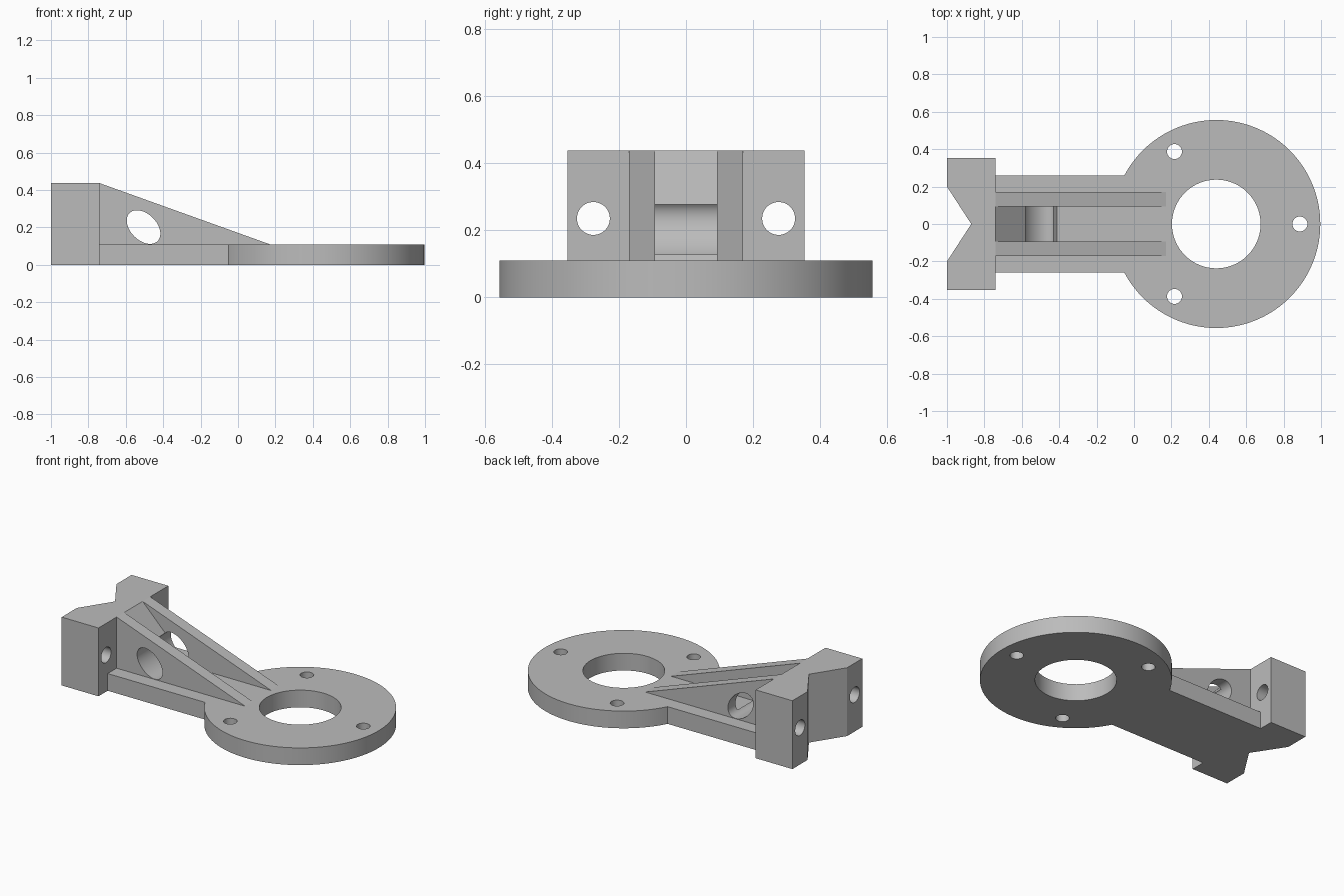
import bpy, bmesh
from math import sin, cos, pi, radians, asin
from mathutils import Vector

cube = bpy.data.objects.get("Cube")
if cube:
    bpy.data.objects.remove(cube, do_unlink=True)

grey = bpy.data.materials.new("plain grey")
grey.use_nodes = True
GREY = (0.5, 0.5, 0.5, 1)
grey.diffuse_color = GREY
grey.node_tree.nodes["Principled BSDF"].inputs["Base Color"].default_value = GREY

PLATE, TOP, BLOCK = 0.11, 0.437, -0.74   # plate height, block height, block inner face
RING_X, RING_R = 0.44, 0.556


def prism(name, outline, axis, lo, hi):
    """Extrude a 2D outline along an axis from lo to hi."""
    def place(p, d):
        return {"x": (d, p[0], p[1]), "y": (p[0], d, p[1]), "z": (p[0], p[1], d)}[axis]
    bm = bmesh.new()
    face = bm.faces.new([bm.verts.new(place(p, lo)) for p in outline])
    ext = bmesh.ops.extrude_face_region(bm, geom=[face])["geom"]
    move = Vector(place((0, 0), hi - lo))
    bmesh.ops.translate(bm, verts=[v for v in ext if isinstance(v, bmesh.types.BMVert)], vec=move)
    bmesh.ops.recalc_face_normals(bm, faces=bm.faces)
    mesh = bpy.data.meshes.new(name)
    bm.to_mesh(mesh)
    bm.free()
    mesh.materials.append(grey)
    obj = bpy.data.objects.new(name, mesh)
    bpy.context.collection.objects.link(obj)
    return obj


def ellipse(cx, cy, a, b, tilt=0, n=64):
    pts = [(a * cos(2 * pi * i / n), b * sin(2 * pi * i / n)) for i in range(n)]
    c, s = cos(tilt), sin(tilt)
    return [(cx + u * c - v * s, cy + u * s + v * c) for u, v in pts]


def drill(obj, outline, axis):
    """Cut a hole of the given outline right through the part."""
    cutter = prism("cutter", outline, axis, -2, 2)
    cutter.hide_render = True
    mod = obj.modifiers.new("hole", "BOOLEAN")
    mod.operation, mod.solver, mod.object = "DIFFERENCE", "EXACT", cutter
    bpy.context.view_layer.objects.active = obj
    bpy.ops.object.modifier_apply(modifier=mod.name)
    bpy.data.objects.remove(cutter, do_unlink=True)


# Base plate: round ring with a straight arm
arm = 0.26
start = pi - asin(arm / RING_R)
steps = 120
outline = [(BLOCK, arm)]
for i in range(steps + 1):
    a = start * (1 - 2 * i / steps)
    outline.append((RING_X + RING_R * cos(a), RING_R * sin(a)))
outline.append((BLOCK, -arm))
plate = prism("base_plate", outline, "z", 0, PLATE)
drill(plate, ellipse(RING_X, 0, 0.237, 0.237, n=96), "z")
for k in range(3):
    a = radians(120 * k)
    drill(plate, ellipse(RING_X + 0.447 * cos(a), 0.447 * sin(a), 0.04, 0.04, n=32), "z")

# End block with a V notch and two bolt holes
w = 0.353
block = prism("end_block", [(BLOCK, -w), (BLOCK, w), (-1, w), (-1, 0.2),
                            (-0.87, 0), (-1, -0.2), (-1, -w)], "z", 0, TOP)
for side in (-1, 1):
    drill(block, ellipse(0.276 * side, 0.235, 0.049, 0.049, n=48), "x")

# Sloping ribs and the steep wedge between them, sharing one oval cross hole
oval = ellipse(-0.505, 0.202, 0.106, 0.07, radians(-45))
rib = [(BLOCK, PLATE), (BLOCK, TOP), (0.17, PLATE)]
wedge = [(BLOCK, PLATE), (BLOCK, TOP), (-0.413, PLATE)]
parts = [plate, block]
for name, shape, lo, hi in (("left_rib", rib, 0.093, 0.17),
                            ("right_rib", rib, -0.17, -0.093),
                            ("centre_wedge", wedge, -0.093, 0.093)):
    part = prism(name, shape, "y", lo, hi)
    drill(part, oval, "y")
    parts.append(part)

# Smooth the round walls, keep the edges sharp
bpy.ops.object.select_all(action="DESELECT")
for part in parts:
    part.select_set(True)
bpy.context.view_layer.objects.active = plate
bpy.ops.object.shade_smooth_by_angle(angle=radians(30))
